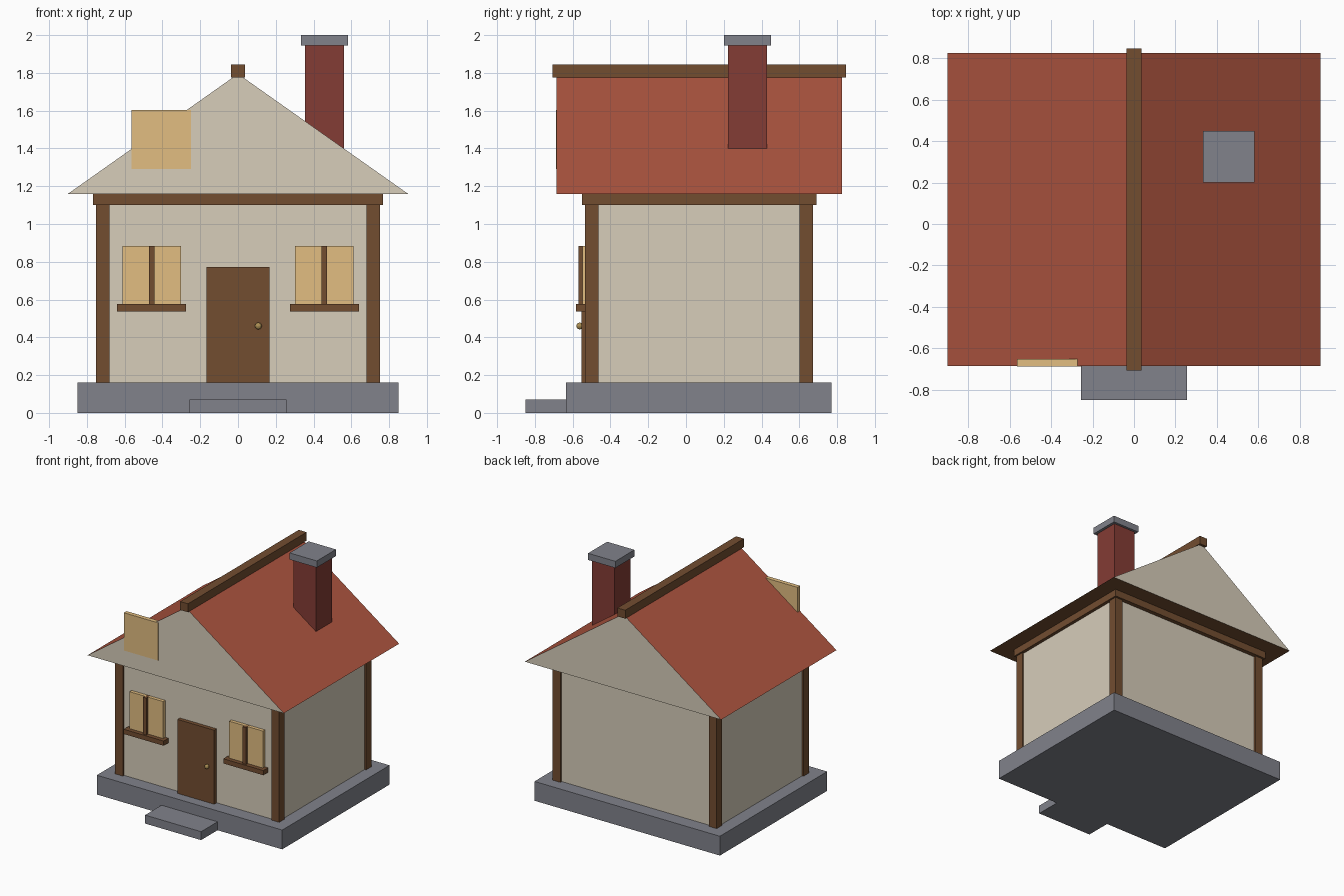
import bpy, bmesh

if "Cube" in bpy.data.objects:
    bpy.data.objects.remove(bpy.data.objects["Cube"])


def material(name, rgb):
    m = bpy.data.materials.new(name)
    m.diffuse_color = (*rgb, 1)
    m.use_nodes = True
    m.node_tree.nodes["Principled BSDF"].inputs["Base Color"].default_value = m.diffuse_color
    return m


CREAM = material("plaster", (0.68, 0.61, 0.49))
WOOD = material("wood", (0.17, 0.075, 0.03))
STONE = material("stone", (0.22, 0.225, 0.26))
GLOW = material("window_glow", (0.76, 0.51, 0.22))
TILE = material("roof_tile", (0.42, 0.09, 0.05))
BRICK = material("brick", (0.23, 0.045, 0.035))
BRASS = material("brass", (0.42, 0.28, 0.09))


def finish(name, bm, mats):
    bmesh.ops.recalc_face_normals(bm, faces=bm.faces)
    mesh = bpy.data.meshes.new(name)
    bm.to_mesh(mesh)
    bm.free()
    for m in mats:
        mesh.materials.append(m)
    obj = bpy.data.objects.new(name, mesh)
    bpy.context.collection.objects.link(obj)
    return obj


def box(name, x, y, z, mat):
    """Box from (min, max) ranges on each axis."""
    bm = bmesh.new()
    bmesh.ops.create_cube(bm, size=1)
    for v in bm.verts:
        v.co = [r[0] if c < 0 else r[1] for r, c in zip((x, y, z), v.co)]
    return finish(name, bm, [mat])


# Foundation and doorstep
box("foundation", (-0.85, 0.85), (-0.635, 0.77), (0, 0.16), STONE)
box("doorstep", (-0.257, 0.257), (-0.85, -0.60), (0, 0.07), STONE)

# Walls, corner posts and the beam on top
box("walls", (-0.74, 0.74), (-0.52, 0.655), (0.15, 1.12), CREAM)
for side, x in (("left", -0.717), ("right", 0.717)):
    for end, y in (("front", -0.50), ("back", 0.637)):
        box(f"{end}_{side}_post", (x - 0.036, x + 0.036),
            (y - 0.036, y + 0.036), (0.16, 1.11), WOOD)
box("eave_beam", (-0.767, 0.767), (-0.55, 0.69), (1.10, 1.16), WOOD)

# Gabled roof: tiled slopes, plaster gables, wooden underside
bm = bmesh.new()
profile = [(-0.90, 1.16), (0.90, 1.16), (0, 1.795)]
gable = bm.faces.new([bm.verts.new((x, -0.685, z)) for x, z in profile])
ext = bmesh.ops.extrude_face_region(bm, geom=[gable], use_keep_orig=True)
bmesh.ops.translate(bm, vec=(0, 1.51, 0),
                    verts=[g for g in ext["geom"] if isinstance(g, bmesh.types.BMVert)])
bmesh.ops.recalc_face_normals(bm, faces=bm.faces)
for f in bm.faces:
    f.material_index = 0 if f.normal.z > 0.1 else 2 if f.normal.z < -0.1 else 1
finish("roof", bm, [TILE, CREAM, WOOD])
box("ridge_beam", (-0.036, 0.036), (-0.707, 0.847), (1.775, 1.845), WOOD)

# Attic window panel on the front gable
box("attic_window", (-0.565, -0.25), (-0.688, -0.653), (1.29, 1.603), GLOW)

# Chimney
box("chimney", (0.355, 0.56), (0.222, 0.43), (1.35, 1.95), BRICK)
box("chimney_cap", (0.333, 0.583), (0.20, 0.45), (1.945, 2.0), STONE)

# Door and knob
box("door", (-0.168, 0.168), (-0.552, -0.51), (0.16, 0.773), WOOD)
bm = bmesh.new()
bmesh.ops.create_uvsphere(bm, u_segments=12, v_segments=8, radius=0.018)
bmesh.ops.translate(bm, vec=(0.108, -0.563, 0.46), verts=bm.verts)
finish("door_knob", bm, [BRASS])

# Front windows with mullion and sill
for side, x in (("left", -0.457), ("right", 0.457)):
    box(f"{side}_window", (x - 0.154, x + 0.154), (-0.548, -0.51), (0.575, 0.883), GLOW)
    box(f"{side}_mullion", (x - 0.015, x + 0.015), (-0.57, -0.52), (0.575, 0.883), WOOD)
    box(f"{side}_sill", (x - 0.183, x + 0.183), (-0.583, -0.51), (0.538, 0.577), WOOD)
